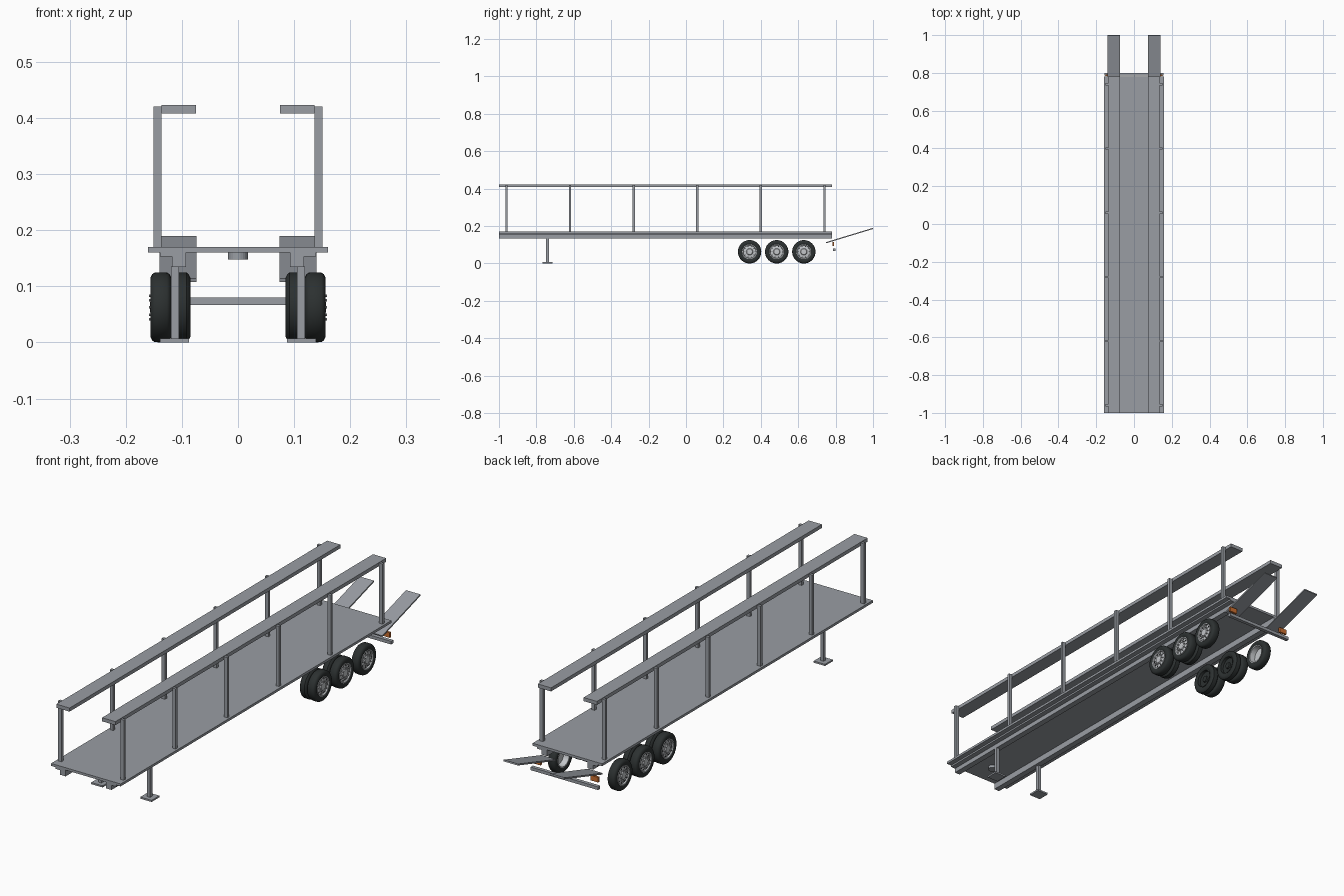
import bpy, bmesh, math
from mathutils import Matrix, Vector

if "Cube" in bpy.data.objects:
    bpy.data.objects.remove(bpy.data.objects["Cube"])


def material(name, rgb):
    m = bpy.data.materials.new(name)
    m.diffuse_color = (*rgb, 1)
    m.use_nodes = True
    m.node_tree.nodes["Principled BSDF"].inputs["Base Color"].default_value = m.diffuse_color
    return m


STEEL = material("steel grey", (0.32, 0.34, 0.37))
RUBBER = material("black rubber", (0.025, 0.03, 0.03))
RIM = material("pale rim grey", (0.55, 0.57, 0.59))
ORANGE = material("lamp orange", (0.60, 0.16, 0.03))


def finish(bm, name, mat):
    bmesh.ops.recalc_face_normals(bm, faces=bm.faces)
    me = bpy.data.meshes.new(name)
    bm.to_mesh(me)
    bm.free()
    me.materials.append(mat)
    ob = bpy.data.objects.new(name, me)
    bpy.context.collection.objects.link(ob)
    return ob


def box(name, x, y, z, mat=STEEL):
    """Box from (min, max) pairs."""
    bm = bmesh.new()
    bmesh.ops.create_cube(bm, size=1)
    for v in bm.verts:
        v.co = Vector([(a + b) / 2 + c * (b - a)
                       for (a, b), c in zip((x, y, z), v.co)])
    return finish(bm, name, mat)


def sided(s, a, b):
    return tuple(sorted((s * a, s * b)))


def extrude_y(name, points, y0, y1, mat=STEEL):
    """Extrude an x-z profile along y."""
    bm = bmesh.new()
    face = bm.faces.new([bm.verts.new((x, y0, z)) for x, z in points])
    new = bmesh.ops.extrude_face_region(bm, geom=[face])["geom"]
    bmesh.ops.translate(bm, vec=(0, y1 - y0, 0),
                        verts=[g for g in new if isinstance(g, bmesh.types.BMVert)])
    return finish(bm, name, mat)


def lathe_x(name, profile, s, y, z, mat, steps=40, closed=False):
    """Turn an (x, radius) profile around an axle line parallel to x."""
    bm = bmesh.new()
    vs = [bm.verts.new((s * x, y, z + r)) for x, r in profile]
    pairs = list(zip(vs, vs[1:])) + ([(vs[-1], vs[0])] if closed else [])
    edges = [bm.edges.new(p) for p in pairs]
    bmesh.ops.spin(bm, geom=vs + edges, cent=(0, y, z), axis=(1, 0, 0),
                   angle=math.tau, steps=steps)
    bmesh.ops.remove_doubles(bm, verts=bm.verts, dist=1e-5)
    ob = finish(bm, name, mat)
    bpy.ops.object.select_all(action='DESELECT')
    ob.select_set(True)
    bpy.context.view_layer.objects.active = ob
    bpy.ops.object.shade_smooth_by_angle(angle=math.radians(35))
    return ob


def studs(name, s, x0, x1, ring, radius, count, y, z, mat):
    """Ring of short cylinders on a wheel face."""
    bm = bmesh.new()
    for i in range(count):
        a = math.tau * i / count
        pos = Vector((s * (x0 + x1) / 2, y + ring * math.cos(a), z + ring * math.sin(a)))
        bmesh.ops.create_cone(bm, cap_ends=True, segments=8, radius1=radius,
                              radius2=radius, depth=x1 - x0,
                              matrix=Matrix.Translation(pos) @ Matrix.Rotation(math.pi / 2, 4, 'Y'))
    return finish(bm, name, mat)


R = 0.0625


def tyre(name, a, b, s, y):
    w = b - a
    prof = [(a + 0.004, 0.038), (a, 0.045), (a, 0.053), (a + 0.003, 0.059),
            (a + 0.2 * w, 0.0620), (a + 0.5 * w, R), (b - 0.2 * w, 0.0620),
            (b - 0.003, 0.059), (b, 0.053), (b, 0.045), (b - 0.004, 0.038)]
    lathe_x(name, prof, s, y, R, RUBBER, closed=True)


def wheel(s, y, dual):
    # outer tyre with dished rim, hub cap, bolts and vent holes
    tyre("outer_tyre", 0.119, 0.156, s, y)
    lathe_x("wheel_rim", [(0.121, 0.0395), (0.155, 0.0395), (0.155, 0.036),
                          (0.150, 0.034), (0.152, 0.018), (0.156, 0.015),
                          (0.157, 0), (0.146, 0), (0.145, 0.034), (0.121, 0.036)],
            s, y, R, RIM, closed=True)
    studs("wheel_bolts", s, 0.150, 0.159, 0.022, 0.0022, 10, y, R, RIM)
    studs("vent_holes", s, 0.1475, 0.1520, 0.0295, 0.0026, 10, y, R, RUBBER)
    if dual:
        tyre("inner_tyre", 0.085, 0.117, s, y)
        lathe_x("inner_wheel_disc", [(0.087, 0.0395), (0.115, 0.0395), (0.115, 0),
                                     (0.092, 0), (0.092, 0.012), (0.098, 0.014),
                                     (0.098, 0.034), (0.087, 0.036)],
                s, y, R, RUBBER, closed=True)


# Deck and coupling pin
box("deck", (-0.16, 0.16), (-1, 0.78), (0.16, 0.17))
bm = bmesh.new()
bmesh.ops.create_cone(bm, cap_ends=True, segments=24, radius1=0.018, radius2=0.018,
                      depth=0.012, matrix=Matrix.Translation((0, -0.90, 0.154)))
finish(bm, "coupling_pin", STEEL)

for s in (-1, 1):
    # Chassis beam with a top flange
    extrude_y("chassis_beam", [(s * x, z) for x, z in
              [(0.093, 0.134), (0.118, 0.134), (0.118, 0.153),
               (0.139, 0.153), (0.139, 0.16), (0.093, 0.16)]], -1, 0.78)

    # Upper track and its posts
    box("upper_track", sided(s, 0.075, 0.136), (-1, 0.78), (0.408, 0.423))
    for i in range(6):
        y = -0.96 + 0.34 * i
        box("track_post", sided(s, 0.136, 0.151), (y - 0.006, y + 0.006), (0.17, 0.42))

    # Front support leg
    box("support_leg", sided(s, 0.105, 0.119), (-0.748, -0.733), (0.007, 0.135))
    box("support_foot", sided(s, 0.087, 0.139), (-0.766, -0.715), (0, 0.007))

    # Rear loading ramp
    bm = bmesh.new()
    bmesh.ops.create_cube(bm, size=1)
    ang = math.atan2(0.076, 0.25)
    mat = (Matrix.Translation((s * 0.107, 0.874, 0.149)) @ Matrix.Rotation(ang, 4, 'X')
           @ Matrix.Diagonal((0.066, 0.262, 0.006, 1)))
    bm.transform(mat)
    finish(bm, "loading_ramp", STEEL)

    # Rear lamp
    box("rear_lamp", sided(s, 0.115, 0.15), (0.783, 0.792), (0.094, 0.115), ORANGE)

    # Three axles, the last with single tyres
    for y, dual in ((0.34, True), (0.485, True), (0.63, False)):
        wheel(s, y, dual)

# Rear bumper
box("rear_bumper", (-0.155, 0.155), (0.785, 0.80), (0.067, 0.08))
